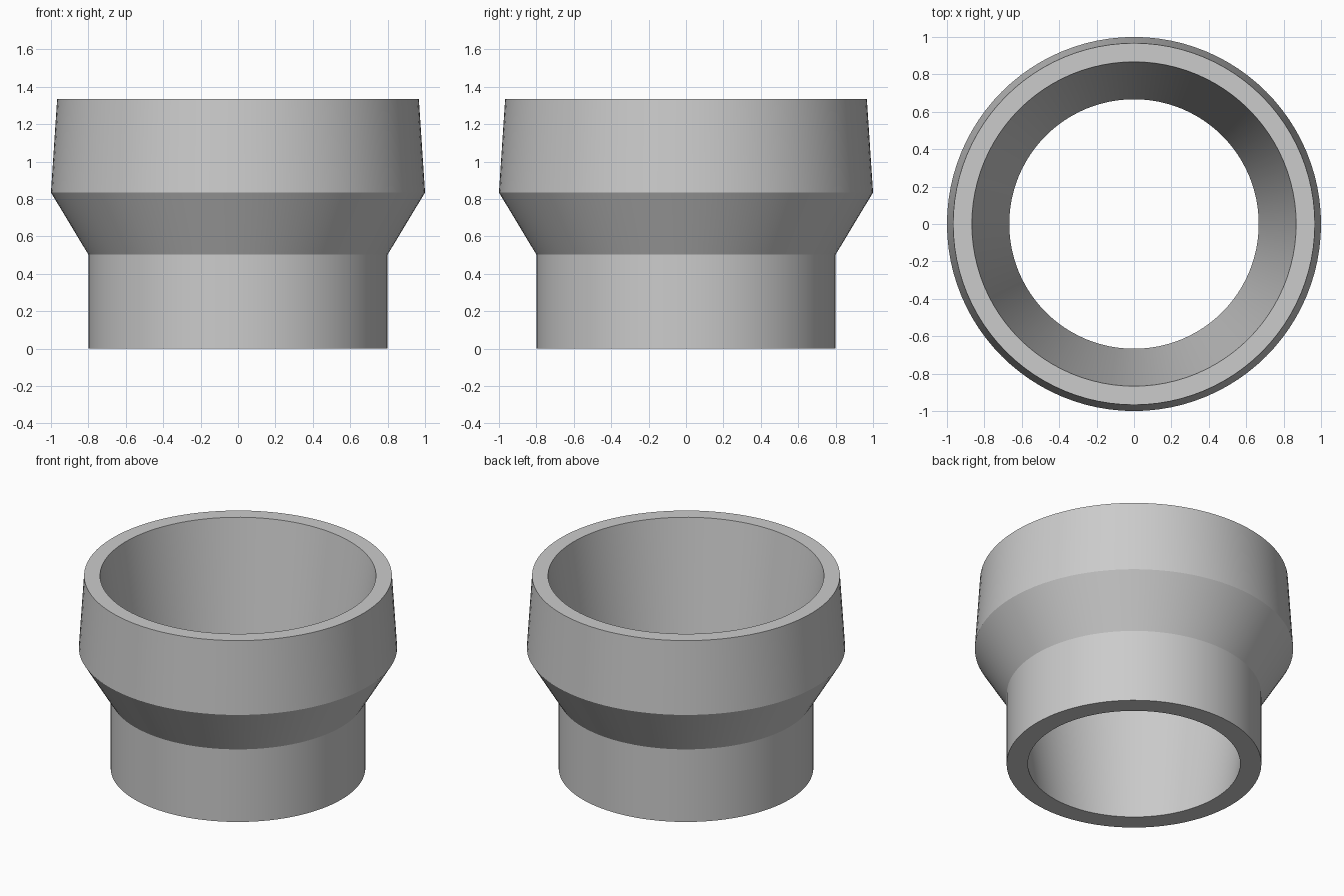
import bpy, bmesh, math
from mathutils import Vector

default = bpy.data.objects.get("Cube")
if default:
    bpy.data.objects.remove(default, do_unlink=True)

# Single plain grey material
grey = bpy.data.materials.new("light grey")
grey.use_nodes = True
colour = (0.6, 0.6, 0.6, 1.0)
grey.diffuse_color = colour
grey.node_tree.nodes["Principled BSDF"].inputs["Base Color"].default_value = colour

# Closed wall section (radius, height): outer collar, flare, top rim, tapered bore
section = [(0.667, 0), (0.8, 0), (0.8, 0.503), (1.0, 0.835), (0.967, 1.335), (0.867, 1.335)]

# Revolve the section around the z axis
bm = bmesh.new()
verts = [bm.verts.new((r, 0, z)) for r, z in section]
edges = [bm.edges.new((a, b)) for a, b in zip(verts, verts[1:] + verts[:1])]
bmesh.ops.spin(bm, geom=verts + edges, cent=Vector(), axis=Vector((0, 0, 1)),
               angle=math.tau, steps=96, use_merge=True)
bmesh.ops.remove_doubles(bm, verts=bm.verts, dist=0.0001)
bmesh.ops.recalc_face_normals(bm, faces=bm.faces)

mesh = bpy.data.meshes.new("reducer_ring")
bm.to_mesh(mesh)
bm.free()
mesh.materials.append(grey)
ring = bpy.data.objects.new("reducer_ring", mesh)
bpy.context.collection.objects.link(ring)

# Smooth around the ring, crisp at the section corners
bpy.ops.object.select_all(action="DESELECT")
ring.select_set(True)
bpy.context.view_layer.objects.active = ring
bpy.ops.object.shade_smooth_by_angle(angle=math.radians(25))
